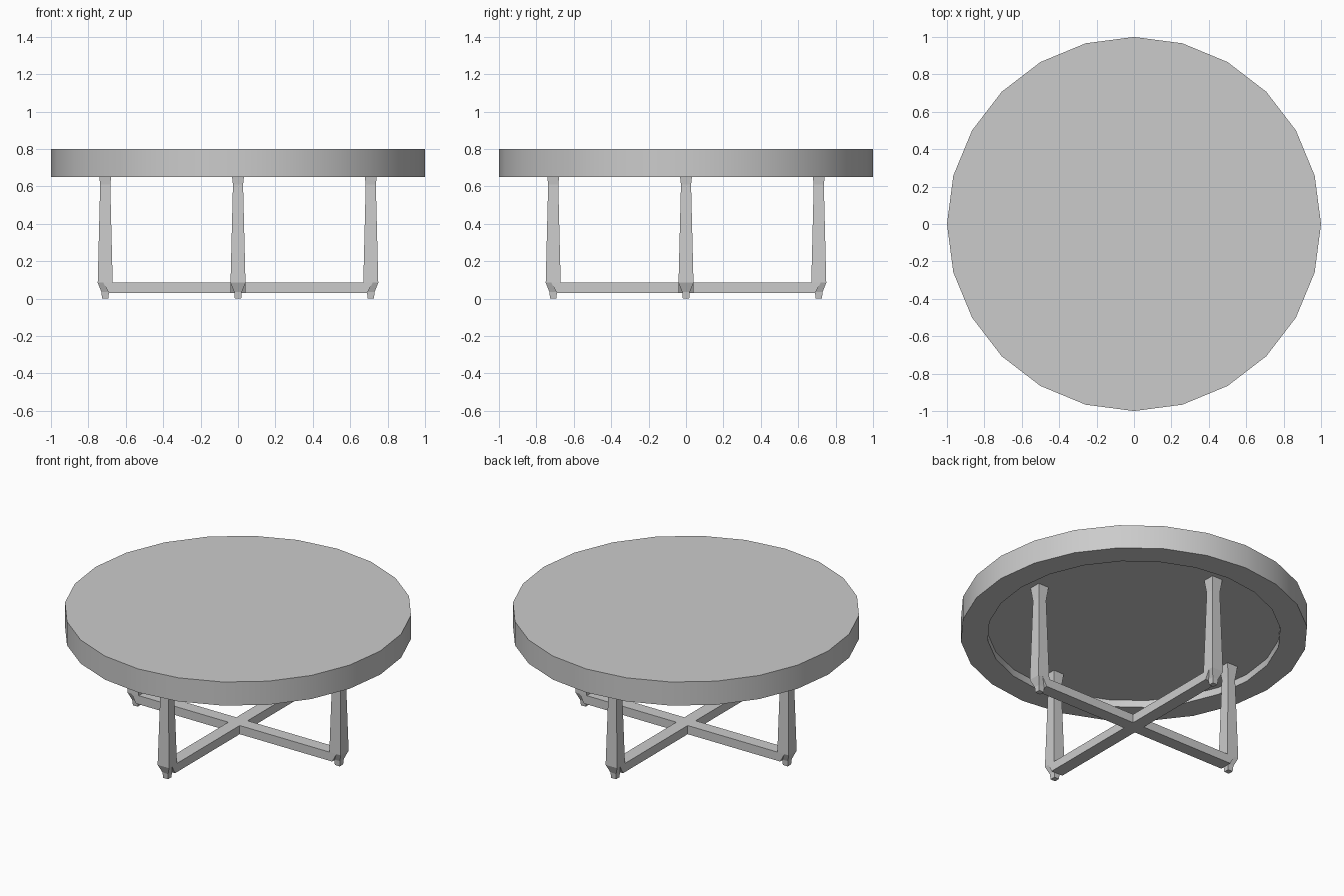
import bpy, bmesh, math

cube = bpy.data.objects.get("Cube")
if cube:
    bpy.data.objects.remove(cube, do_unlink=True)

grey = bpy.data.materials.new("light grey")
grey.use_nodes = True
colour = (0.6, 0.6, 0.6, 1)
grey.diffuse_color = colour
grey.node_tree.nodes["Principled BSDF"].inputs["Base Color"].default_value = colour


def loft(name, profile, sides, turn=0.0, place=(0, 0)):
    """Stack regular rings of (radius, z) and cap both ends."""
    bm = bmesh.new()
    rings = []
    for r, z in profile:
        angles = [turn + 2 * math.pi * i / sides for i in range(sides)]
        rings.append([bm.verts.new((r * math.cos(a), r * math.sin(a), z)) for a in angles])
    for low, high in zip(rings, rings[1:]):
        for i in range(sides):
            j = (i + 1) % sides
            bm.faces.new((low[i], low[j], high[j], high[i]))
    bm.faces.new(rings[0][::-1])
    bm.faces.new(rings[-1])
    return finish(name, bm, place)


def finish(name, bm, place=(0, 0)):
    bmesh.ops.recalc_face_normals(bm, faces=bm.faces)
    mesh = bpy.data.meshes.new(name)
    bm.to_mesh(mesh)
    bm.free()
    mesh.materials.append(grey)
    obj = bpy.data.objects.new(name, mesh)
    obj.location = (*place, 0)
    bpy.context.collection.objects.link(obj)
    return obj


# Round top with a shallow recess underneath
top = loft("table_top", [(0.845, 0.695), (0.845, 0.65), (1, 0.65), (1, 0.8)], 24)
bpy.ops.object.select_all(action='DESELECT')
top.select_set(True)
bpy.context.view_layer.objects.active = top
bpy.ops.object.shade_smooth_by_angle(angle=math.radians(30))

# Four square tapered legs: foot, ankle, shaft and flared head
leg_profile = [(0.017, 0), (0.02, 0.035), (0.04, 0.085), (0.027, 0.61), (0.037, 0.696)]
corner = math.sqrt(2)
for name, place in (("right_leg", (-0.71, 0)), ("left_leg", (0.71, 0)),
                    ("front_leg", (0, -0.71)), ("back_leg", (0, 0.71))):
    loft(name, [(r * corner, z) for r, z in leg_profile], 4, math.pi / 4, place)

# Crossed stretchers joining opposite legs, ends cut on a slope
for name, turn in (("side_stretcher", 0), ("front_back_stretcher", math.pi / 2)):
    bm = bmesh.new()
    bmesh.ops.create_cube(bm, size=2)
    for v in bm.verts:
        reach = 0.72 if v.co.z > 0 else 0.69
        v.co = (v.co.x * reach, v.co.y * 0.04, 0.0575 + v.co.z * 0.0275)
    finish(name, bm).rotation_euler.z = turn
